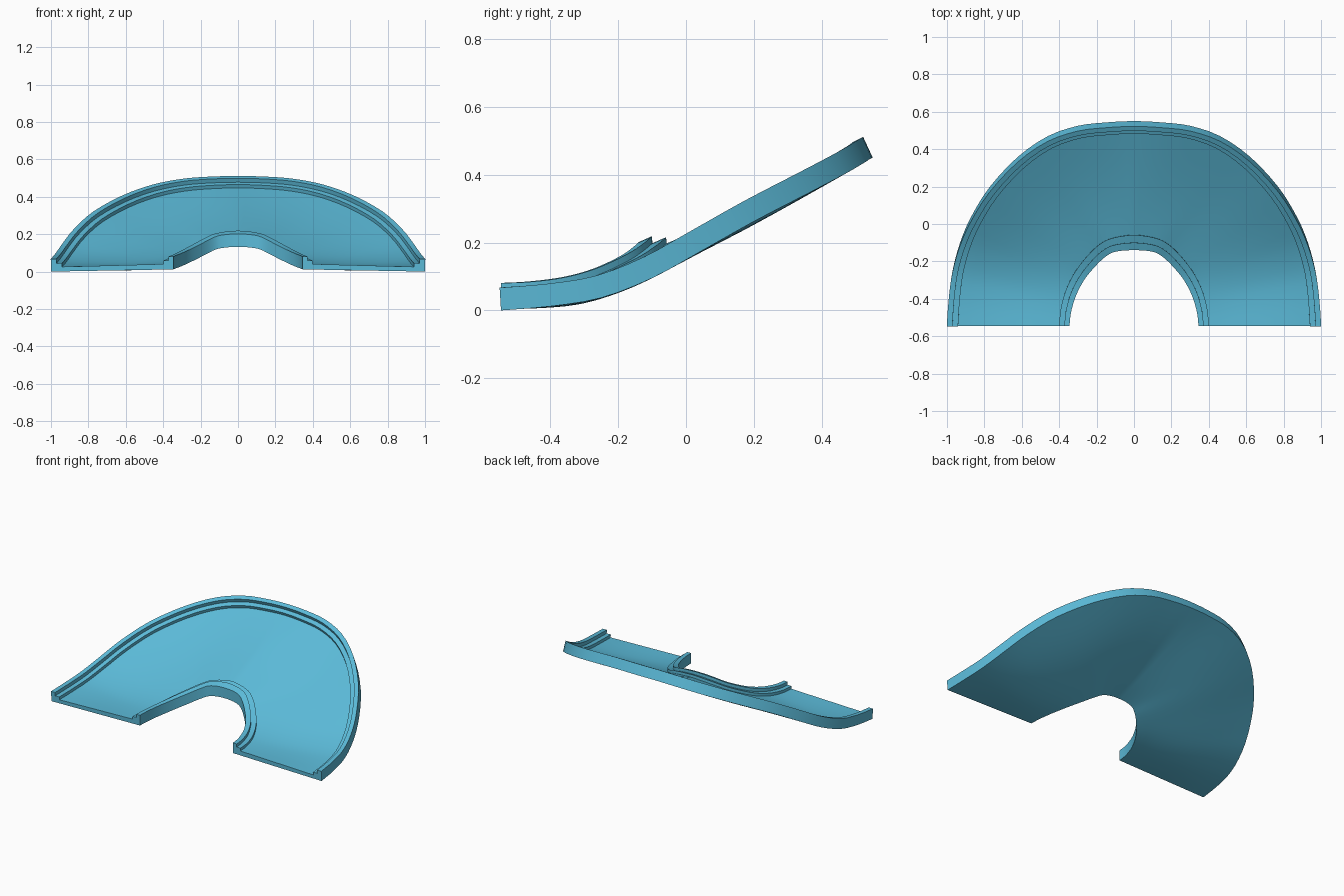
import bpy
import bmesh
import math
from mathutils import Vector

cube = bpy.data.objects.get("Cube")
if cube:
    bpy.data.objects.remove(cube, do_unlink=True)

# Lower edges of one half, from the front end to the middle of the back
OUTER = [(1, -.545, 0), (.99, -.4, .012), (.97, -.25, .037), (.93, -.1, .095),
         (.87, .04, .172), (.77, .2, .262), (.62, .36, .345), (.46, .47, .403),
         (.3, .525, .435), (.15, .543, .447), (0, .55, .45)]
INNER = [(.345, -.545, .012), (.338, -.48, .015), (.32, -.41, .022),
         (.295, -.35, .032), (.26, -.29, .048), (.215, -.235, .07),
         (.165, -.185, .096), (.12, -.155, .118), (.08, -.145, .127),
         (.04, -.141, .131), (0, -.14, .132)]
STEPS = 3          # stations per control segment
FLOOR_CUTS = 10    # divisions across the channel floor
UP = Vector((0, 0, 1))


def mirrored(half):
    """Complete a half path with its reflection in x."""
    full = half + [(-x, y, z) for x, y, z in reversed(half[:-1])]
    return [Vector(p) for p in full]


def smooth_path(points):
    """Pass a Catmull-Rom curve through the points."""
    path = []
    ends = [points[0] * 2 - points[1]] + points + [points[-1] * 2 - points[-2]]
    for a, b, c, d in zip(ends, ends[1:], ends[2:], ends[3:]):
        for k in range(STEPS):
            t = k / STEPS
            path.append(b + (c - a) * (t / 2)
                        + (a * 2 - b * 5 + c * 4 - d) * (t * t / 2)
                        + (b * 3 - a - c * 3 + d) * (t ** 3 / 2))
    return path + [points[-1].copy()]


def section(outer, inner, tangent, u):
    """Closed stepped channel section; u runs from front ends (0) to back (1)."""
    span = inner - outer
    normal = span.cross(tangent).normalized()
    if normal.z < 0:
        normal.negate()
    width = span.xy.length
    sag = .025 * math.sin(math.pi * min(u * .9, 1))

    def place(s, height):
        lift = normal.lerp(UP, s).normalized()
        dip = sag * math.sin(math.pi * s)
        return outer + span * s + lift * height - UP * dip

    rim_out, rim_in = .03 - .005 * u, .027 + .015 * u
    left, right = 2 * rim_out / width, 1 - 2 * rim_in / width
    across = [left + (right - left) * k / FLOOR_CUTS for k in range(FLOOR_CUTS + 1)]

    # Outer rim and ledge, floor, inner ledge and rim, then the underside
    points = [place(0, 0), place(0, .067), place(left / 2, .067),
              place(left / 2, .044), place(left, .044)]
    points += [place(s, .024 + .006 * s) for s in across]
    middle = (1 + right) / 2
    points += [place(right, .048), place(middle, .048),
               place(middle, .069), place(1, .069), place(1, 0)]
    points += [place(s, 0) for s in reversed(across)]
    return points


def build_channel(name, material):
    outer, inner = smooth_path(mirrored(OUTER)), smooth_path(mirrored(INNER))
    last = len(outer) - 1
    bm = bmesh.new()
    rings = []
    for i in range(last + 1):
        lo, hi = max(i - 1, 0), min(i + 1, last)
        tangent = outer[hi] + inner[hi] - outer[lo] - inner[lo]
        u = 1 - abs(2 * i / last - 1)
        rings.append([bm.verts.new(p)
                      for p in section(outer[i], inner[i], tangent, u)])
    for a, b in zip(rings, rings[1:]):
        for k in range(len(a)):
            bm.faces.new((a[k - 1], a[k], b[k], b[k - 1]))
    # Flat caps on the two front ends
    bm.faces.new(rings[0])
    bm.faces.new(list(reversed(rings[-1])))
    bmesh.ops.recalc_face_normals(bm, faces=bm.faces)

    mesh = bpy.data.meshes.new(name)
    bm.to_mesh(mesh)
    bm.free()
    mesh.materials.append(material)
    obj = bpy.data.objects.new(name, mesh)
    bpy.context.collection.objects.link(obj)
    return obj


blue = bpy.data.materials.new("sky_blue")
blue.use_nodes = True
color = (.107, .5, .7, 1)
blue.diffuse_color = color
blue.node_tree.nodes["Principled BSDF"].inputs["Base Color"].default_value = color

channel = build_channel("curved_channel", blue)
bpy.ops.object.select_all(action='DESELECT')
channel.select_set(True)
bpy.context.view_layer.objects.active = channel
bpy.ops.object.shade_smooth_by_angle(angle=math.radians(30))
